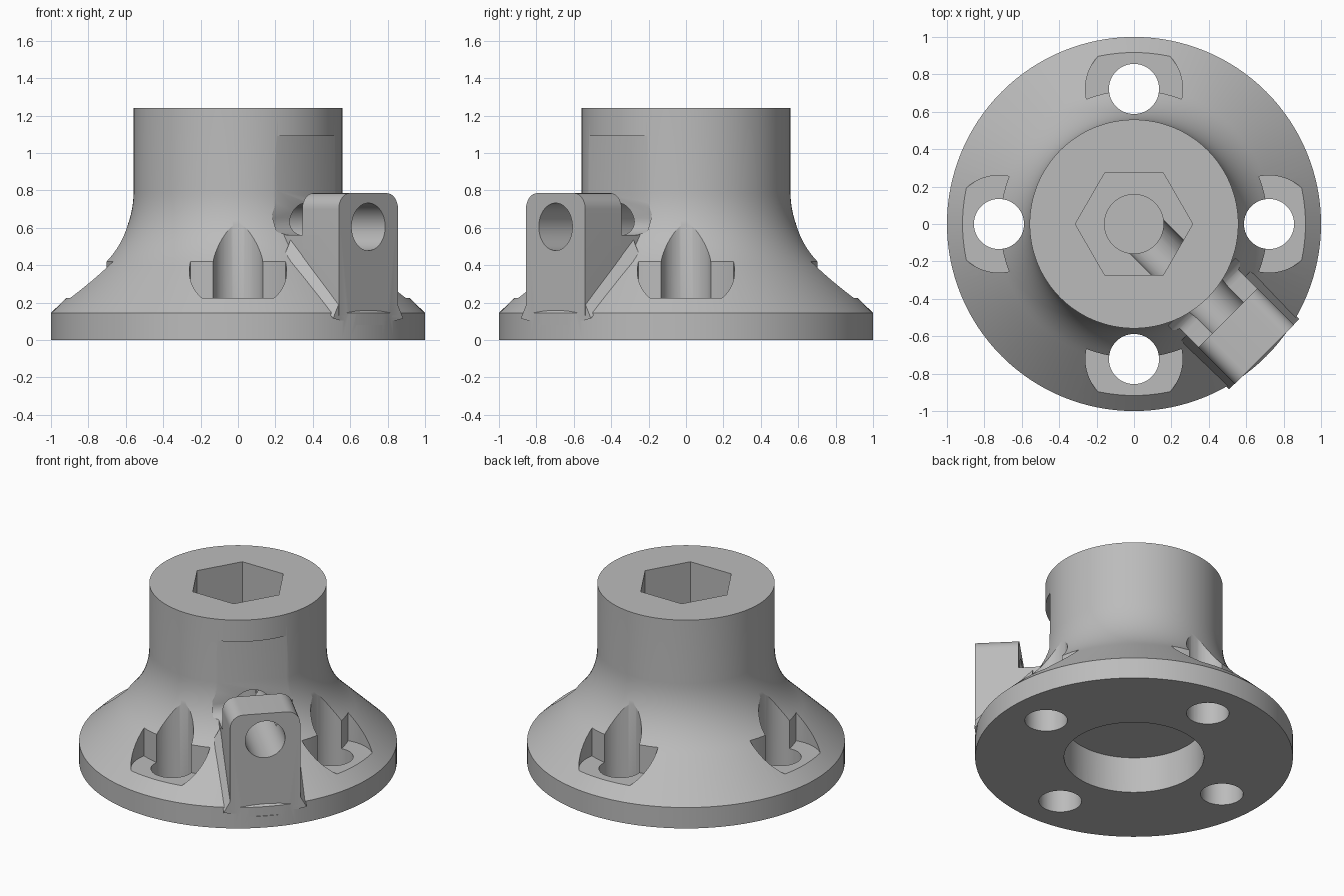
import bpy, bmesh
from math import sin, cos, pi, radians
from mathutils import Matrix, Vector

cube = bpy.data.objects.get("Cube")
if cube:
    bpy.data.objects.remove(cube, do_unlink=True)

grey = bpy.data.materials.new("plain grey")
grey.use_nodes = True
colour = (0.5, 0.5, 0.5, 1)
grey.diffuse_color = colour
grey.node_tree.nodes["Principled BSDF"].inputs["Base Color"].default_value = colour

SIDE = Matrix.Rotation(radians(-45), 4, 'Z')   # outward axis of the clamp post


def finish(name, bm, matrix=None):
    bmesh.ops.recalc_face_normals(bm, faces=bm.faces)
    if matrix:
        bm.transform(matrix)
    mesh = bpy.data.meshes.new(name)
    bm.to_mesh(mesh)
    bm.free()
    mesh.materials.append(grey)
    ob = bpy.data.objects.new(name, mesh)
    bpy.context.collection.objects.link(ob)
    return ob


def prism(name, points, low, high, axis='Z', matrix=None):
    """Extrude a flat outline along the chosen axis."""
    place = {'X': lambda a, b, d: (d, a, b),
             'Y': lambda a, b, d: (a, d, b),
             'Z': lambda a, b, d: (a, b, d)}[axis]
    bm = bmesh.new()
    face = bm.faces.new([bm.verts.new(place(a, b, low)) for a, b in points])
    ext = bmesh.ops.extrude_face_region(bm, geom=[face])
    verts = [g for g in ext["geom"] if isinstance(g, bmesh.types.BMVert)]
    bmesh.ops.translate(bm, verts=verts, vec=Vector(place(0, 0, high - low)))
    return finish(name, bm, matrix)


def arc(cx, cy, r, start, end, steps):
    angles = [radians(start + (end - start) * i / steps) for i in range(steps + 1)]
    return [(cx + r * cos(a), cy + r * sin(a)) for a in angles]


def circle(cx, cy, r, steps=64):
    return arc(cx, cy, r, 0, 360, steps)[:-1]


def lathe(name, profile, steps=128):
    bm = bmesh.new()
    verts = [bm.verts.new((r, 0, z)) for r, z in profile]
    edges = [bm.edges.new(pair) for pair in zip(verts, verts[1:])]
    bmesh.ops.spin(bm, geom=verts + edges, angle=2 * pi, steps=steps,
                   axis=(0, 0, 1), cent=(0, 0, 0))
    bmesh.ops.remove_doubles(bm, verts=bm.verts, dist=0.0001)
    return finish(name, bm)


def combine(target, tool, operation):
    mod = target.modifiers.new("combine", 'BOOLEAN')
    mod.operation = operation
    mod.solver = 'EXACT'
    mod.object = tool
    bpy.context.view_layer.objects.active = target
    bpy.ops.object.modifier_apply(modifier=mod.name)
    bpy.data.objects.remove(tool, do_unlink=True)


# Flanged hub: plate, cone, concave sweep and cylindrical neck
sweep = []
for i in range(15):
    t = i / 14
    a, b, c = (1 - t) ** 2, 2 * t * (1 - t), t * t
    sweep.append((a * 0.74 + (b + c) * 0.558, a * 0.395 + b * 0.565 + c * 0.8))
hub = lathe("flanged_hub", [(0, 0), (1, 0), (1, 0.145)] + sweep + [(0.558, 1.24), (0, 1.24)])

# Web that joins the post to the hub
combine(hub, prism("web", [(-0.223, 0.1), (0.223, 0.1), (0.223, 0.65), (-0.223, 0.65)],
                   0.47, 0.8, 'X', SIDE), 'UNION')

# Recess above the web, with a rounded inner bottom corner
recess = [(0.513, 1.09)] + arc(0.603, 0.65, 0.09, 180, 270, 8) + [(1.2, 0.56), (1.2, 1.09)]
combine(hub, prism("recess", recess, -0.255, 0.255, 'Y', SIDE), 'DIFFERENCE')

# Clamp post with rounded top corners
post = ([(-0.224, 0.13), (0.224, 0.13)] + arc(0.139, 0.7, 0.085, 0, 90, 8)
        + arc(-0.139, 0.7, 0.085, 90, 180, 8))
combine(hub, prism("post", post, 0.71, 0.986, 'X', SIDE), 'UNION')

# Sloping flare where the post sides meet the cone
bm = bmesh.new()
for u, z in ((0.62, 0.49), (0.984, 0.145)):
    for side in (-1, 1):
        for v, dz in ((0.265, -0.03), (0.215, 0.06), (0.215, -0.04)):
            bm.verts.new((u, side * v, z + dz))
bmesh.ops.convex_hull(bm, input=bm.verts)
combine(hub, finish("flare", bm, SIDE), 'UNION')

# Shallow flat on the plate rim below the post
combine(hub, prism("rim_flat", [(0.995, -0.3), (1.2, -0.3), (1.2, 0.3), (0.995, 0.3)],
                   0.08, 0.14, 'Z', SIDE), 'DIFFERENCE')

# Four bolt holes with crescent seats
seat = arc(0.722, 0, 0.26, -102, 102, 32) + arc(0, 0, 0.715, 20.9, -20.9, 16)[1:-1]
for k in range(4):
    turn = Matrix.Rotation(k * pi / 2, 4, 'Z')
    combine(hub, prism("bolt_seat", seat, 0.225, 0.9, 'Z', turn), 'DIFFERENCE')
    combine(hub, prism("bolt_hole", circle(0.722, 0, 0.134), -0.1, 1.1, 'Z', turn), 'DIFFERENCE')

# Central bore, hexagonal socket and underside counterbore
combine(hub, prism("bore", circle(0, 0, 0.158), -0.1, 1.4), 'DIFFERENCE')
combine(hub, prism("hex_socket", circle(0, 0, 0.314, 6), 0.6, 1.4), 'DIFFERENCE')
combine(hub, prism("counterbore", circle(0, 0, 0.44, 96), -0.1, 0.25), 'DIFFERENCE')

# Radial screw hole through post and neck
combine(hub, prism("screw_hole", circle(0, 0.605, 0.127), 0.02, 1.2, 'X', SIDE), 'DIFFERENCE')

# Smooth shading with crisp edges
bpy.ops.object.select_all(action='DESELECT')
hub.select_set(True)
bpy.context.view_layer.objects.active = hub
bpy.ops.object.shade_smooth_by_angle(angle=radians(25))
